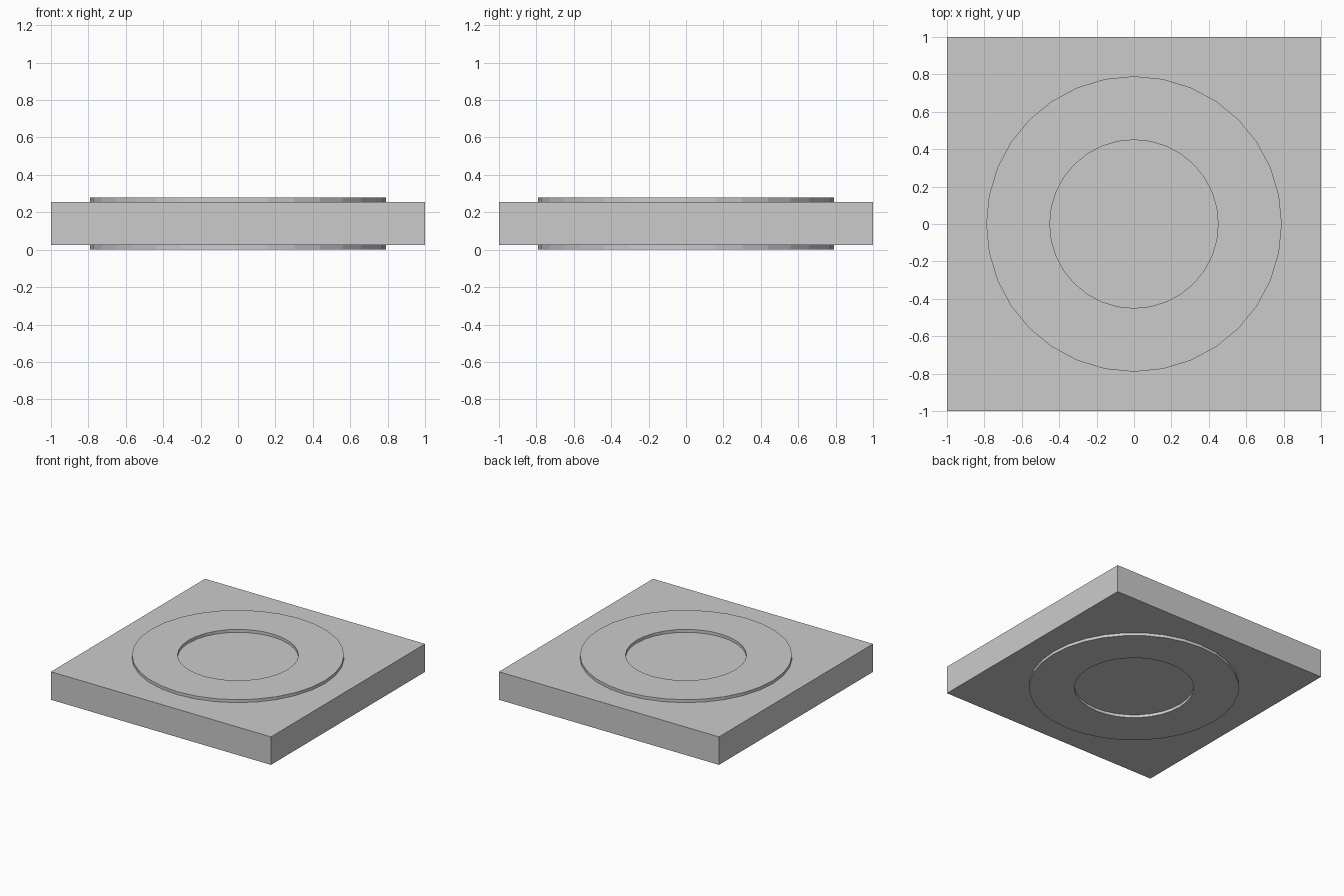
import bpy, bmesh
from math import cos, sin, tau

if "Cube" in bpy.data.objects:
    bpy.data.objects.remove(bpy.data.objects["Cube"])

HEIGHT = 0.278          # full height, ring top to ring bottom
LIP = 0.024             # how far the ring stands out of the plate
SIDES = 32


def make_object(name, bm):
    bmesh.ops.recalc_face_normals(bm, faces=bm.faces)
    mesh = bpy.data.meshes.new(name)
    bm.to_mesh(mesh)
    bm.free()
    obj = bpy.data.objects.new(name, mesh)
    bpy.context.collection.objects.link(obj)
    return obj


# Square plate
bm = bmesh.new()
bmesh.ops.create_cube(bm, size=1)
bmesh.ops.scale(bm, vec=(2, 2, HEIGHT - 2 * LIP), verts=bm.verts)
bmesh.ops.translate(bm, vec=(0, 0, HEIGHT / 2), verts=bm.verts)
make_object("square_plate", bm)

# Flat ring passing through the plate, raised on both faces
bm = bmesh.new()
profile = [(0.45, 0), (0.79, 0), (0.79, HEIGHT), (0.45, HEIGHT)]
loops = [[bm.verts.new((r * cos(tau * i / SIDES), r * sin(tau * i / SIDES), z))
          for r, z in profile] for i in range(SIDES)]
for i in range(SIDES):
    a, b = loops[i], loops[(i + 1) % SIDES]
    for j in range(4):
        k = (j + 1) % 4
        bm.faces.new((a[j], b[j], b[k], a[k]))
make_object("raised_ring", bm)
